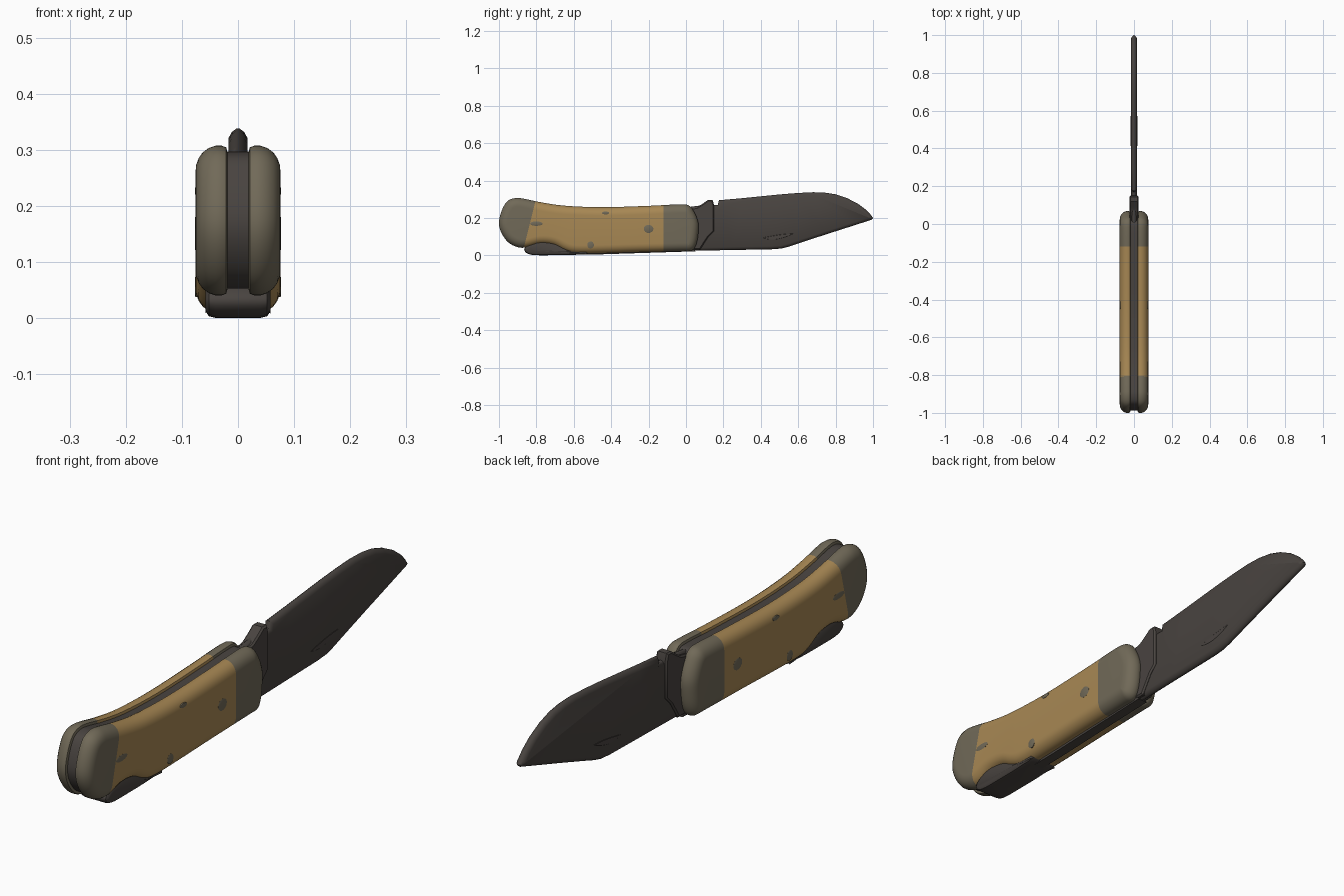
import bpy, bmesh, math
from mathutils import Vector

if "Cube" in bpy.data.objects:
    bpy.data.objects.remove(bpy.data.objects["Cube"])


def material(name, rgb):
    m = bpy.data.materials.new(name)
    m.diffuse_color = (*rgb, 1)
    m.use_nodes = True
    m.node_tree.nodes["Principled BSDF"].inputs["Base Color"].default_value = m.diffuse_color
    return m


WOOD = material("tan wood", (0.39, 0.245, 0.088))
BRASS = material("dull brass", (0.165, 0.143, 0.098))
STEEL = material("dark steel", (0.066, 0.057, 0.051))


def smooth_outline(pts, steps=4):
    """Closed Catmull-Rom curve through the points."""
    out, n = [], len(pts)
    for i in range(n):
        a, b, c, d = (Vector(pts[(i + k) % n]) for k in (-1, 0, 1, 2))
        for s in range(steps):
            t = s / steps
            out.append(0.5 * (2 * b + (c - a) * t + (2 * a - 5 * b + 4 * c - d) * t * t
                              + (3 * b - a - 3 * c + d) * t ** 3))
    return out


def inset(pts, dist):
    """Move a clockwise (y, z) outline inward by dist."""
    out, n = [], len(pts)
    for i in range(n):
        e1 = (Vector(pts[i]) - Vector(pts[i - 1])).normalized()
        e2 = (Vector(pts[(i + 1) % n]) - Vector(pts[i])).normalized()
        n1, n2 = Vector((e1.y, -e1.x)), Vector((e2.y, -e2.x))
        m = (n1 + n2).normalized()
        out.append(Vector(pts[i]) + m * dist / max(m.dot(n1), 0.6))
    return out


def plate(name, outline, rings, mats, cuts=(), pick=None, angle=35):
    """Loft inset copies of an outline along x; rings are (inset, x)."""
    bm = bmesh.new()
    loops = [[bm.verts.new((x, p[0], p[1])) for p in inset(outline, d)] for d, x in rings]
    n = len(outline)
    for a, b in zip(loops, loops[1:]):
        for i in range(n):
            j = (i + 1) % n
            bm.faces.new((a[i], a[j], b[j], b[i]))
    bm.faces.new(loops[0])
    bm.faces.new(loops[-1])
    bmesh.ops.recalc_face_normals(bm, faces=bm.faces)
    for co, no in cuts:
        bmesh.ops.bisect_plane(bm, geom=bm.verts[:] + bm.edges[:] + bm.faces[:],
                               plane_co=co, plane_no=no)
    if pick:
        for f in bm.faces:
            f.material_index = pick(f.calc_center_median())
    bmesh.ops.triangulate(bm, faces=[f for f in bm.faces if len(f.verts) > 4])
    me = bpy.data.meshes.new(name)
    bm.to_mesh(me)
    bm.free()
    for m in mats:
        me.materials.append(m)
    ob = bpy.data.objects.new(name, me)
    bpy.context.collection.objects.link(ob)
    bpy.ops.object.select_all(action='DESELECT')
    ob.select_set(True)
    bpy.context.view_layer.objects.active = ob
    bpy.ops.object.shade_smooth_by_angle(angle=math.radians(angle))
    return ob


# Handle side outline, clockwise from the rounded butt
handle = smooth_outline([
    (-1.0, .175), (-.985, .24), (-.955, .29), (-.91, .307), (-.86, .302), (-.78, .285),
    (-.65, .266), (-.45, .258), (-.2, .265), (-.04, .273), (.015, .267), (.045, .23),
    (.066, .175), (.066, .12), (.055, .06), (.03, .026), (-.03, .022), (-.25, .017),
    (-.45, .011), (-.59, .01), (-.65, .025), (-.71, .054), (-.78, .06), (-.85, .043),
    (-.9, .044), (-.95, .07), (-.987, .12)])

# Handle scales: wood between two brass bolsters
BACK, FRONT = -0.835, -0.12
slant = Vector((0, 1, -.25)).normalized()
back_co = Vector((0, BACK, .17))


def scale_colour(c):
    return 0 if (c - back_co).dot(slant) > 0 and c.y < FRONT else 1


profile = [(.014, .018), (.003, .021), (0, .029), (0, .040), (.004, .052),
           (.012, .063), (.022, .070), (.034, .0745), (.045, .0755)]
for side, label in ((1, "right"), (-1, "left")):
    plate(label + "_handle_scale", handle, [(d, side * x) for d, x in profile],
          [WOOD, BRASS], [(back_co, slant), ((0, FRONT, 0), (0, 1, 0))], scale_colour)

# Back spring and liner filling the gap between the scales
plate("spring_liner", handle, [(.012, -.022), (.012, .022)], [STEEL])

# Release lever beneath the butt
lever = smooth_outline([(-.865, .03), (-.84, .06), (-.78, .08), (-.7, .07), (-.6, .045),
                        (-.52, .012), (-.6, .003), (-.72, .001), (-.83, .004)])
plate("release_lever", lever, [(.012, -.058), (.003, -.052), (0, -.04), (0, .04),
                               (.003, .052), (.012, .058)], [STEEL])

# Steel strip along the belly of the handle
plate("belly_strip", [(-.8, .04), (.03, .05), (.05, .022), (-.45, .006), (-.8, .002)],
      [(0, -.02), (0, .02)], [STEEL])

# Blade with chamfered spine and edge
blade = [(-.05, .25), (.1, .27), (.17, .27), (.176, .295), (.3, .306), (.4, .316),
         (.5, .326), (.6, .334), (.68, .338), (.74, .336), (.8, .327), (.86, .307),
         (.92, .276), (.965, .242), (.99, .215), (1.0, .2), (.99, .19), (.9, .161),
         (.75, .113), (.6, .064), (.55, .047), (.51, .037), (.46, .033), (.25, .029),
         (.05, .025), (-.05, .03)]
plate("blade", blade, [(.016, -.0165), (.006, -.011), (0, -.003), (0, .003),
                       (.006, .011), (.016, .0165)], [STEEL], angle=50)

# Thick blade root with the raised thumb stop
root = [(-.03, .24), (.06, .258), (.09, .277), (.118, .297), (.142, .297), (.15, .27),
        (.15, .13), (.12, .1), (.075, .03), (-.03, .03)]
plate("blade_root", root, [(.006, -.024), (0, -.018), (0, .018), (.006, .024)], [STEEL])

# Nail nick on both blade faces
nick = smooth_outline([(.41, .095), (.46, .106), (.52, .115), (.575, .117), (.54, .098),
                       (.48, .083), (.43, .085)], 3)
for side, label in ((1, "right"), (-1, "left")):
    plate(label + "_nail_nick", nick, [(0, side * .015), (.003, side * .0175)], [STEEL])

# Pins set into the scales: y, z, half length, half height
pins = [(-.2, .142, .026, .022), (-.51, .056, .018, .019),
        (-.43, .227, .02, .008), (-.8, .17, .034, .012)]
for side, label in ((1, "right"), (-1, "left")):
    for k, (y, z, a, b) in enumerate(pins):
        ring = [(y + a * math.cos(t), z + b * math.sin(t))
                for t in (-i * math.tau / 14 for i in range(14))]
        plate(f"{label}_pin_{k + 1}", ring, [(0, side * .071), (0, side * .0757),
                                             (.003, side * .0768)], [BRASS])
